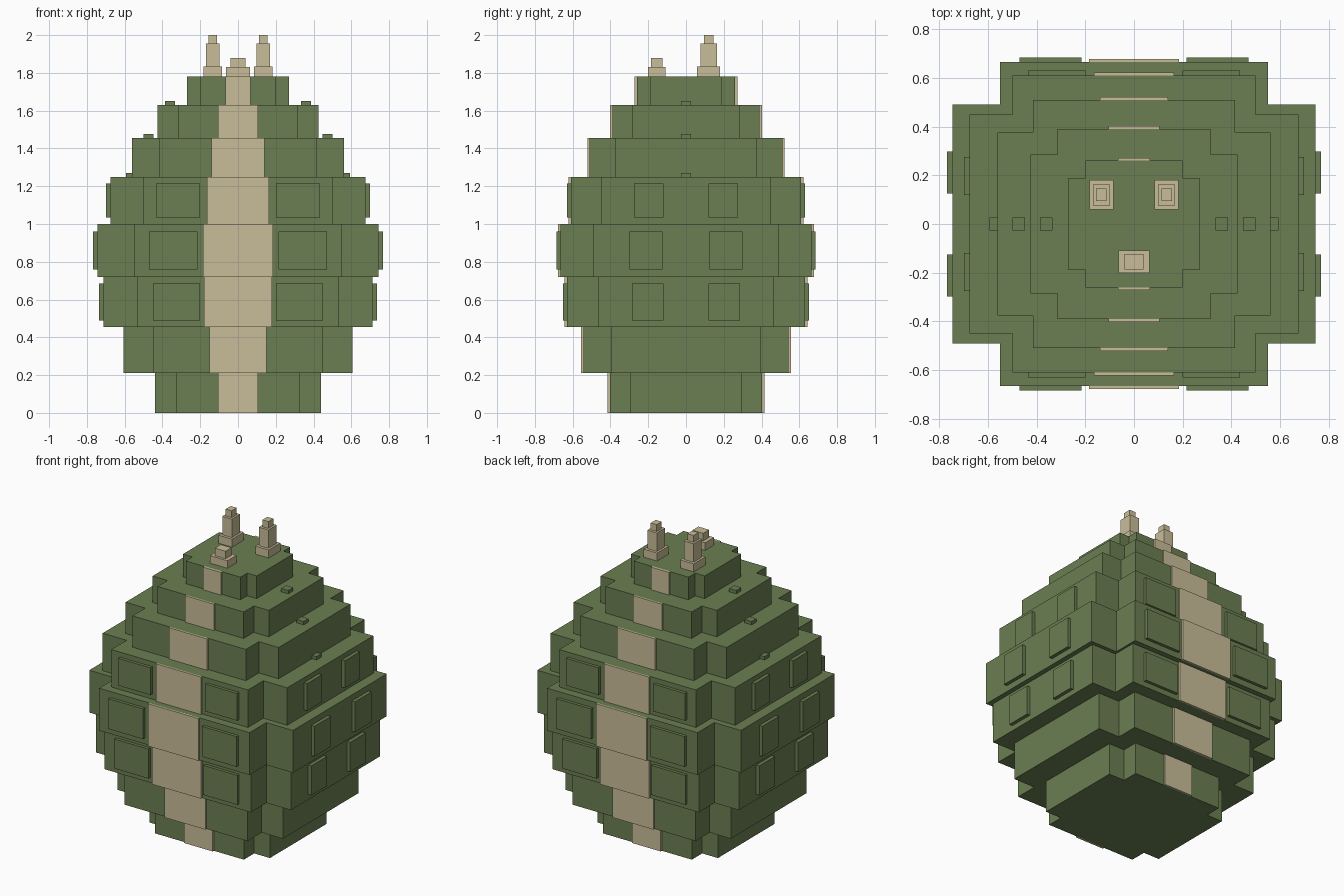
import bpy, bmesh

if "Cube" in bpy.data.objects:
    bpy.data.objects.remove(bpy.data.objects["Cube"])


def material(name, rgb):
    m = bpy.data.materials.new(name)
    m.diffuse_color = (*rgb, 1)
    m.use_nodes = True
    m.node_tree.nodes["Principled BSDF"].inputs["Base Color"].default_value = m.diffuse_color
    return m


GREEN = material("moss green", (0.147, 0.212, 0.084))
TAN = material("pale tan", (0.584, 0.509, 0.319))


def finish(name, bm, mat):
    bmesh.ops.recalc_face_normals(bm, faces=bm.faces)
    mesh = bpy.data.meshes.new(name)
    bm.to_mesh(mesh)
    bm.free()
    mesh.materials.append(mat)
    ob = bpy.data.objects.new(name, mesh)
    bpy.context.collection.objects.link(ob)
    return ob


def box(name, x, y, z, mat):
    """Box from (min, max) ranges."""
    bm = bmesh.new()
    bmesh.ops.create_cube(bm, size=1)
    for v in bm.verts:
        for i, (a, b) in enumerate((x, y, z)):
            v.co[i] = a if v.co[i] < 0 else b
    return finish(name, bm, mat)


def tier(name, xo, xi, yo, yi, z0, z1):
    """Block with notched corners, extruded upward."""
    quarter = [(xo, yi), (xi, yi), (xi, yo)]
    pts = quarter + [(-x, y) for x, y in quarter[::-1]]
    pts += [(-x, -y) for x, y in pts]
    bm = bmesh.new()
    face = bm.faces.new([bm.verts.new((x, y, z0)) for x, y in pts])
    top = bmesh.ops.extrude_face_region(bm, geom=[face])["geom"]
    for v in top:
        if isinstance(v, bmesh.types.BMVert):
            v.co.z = z1
    return finish(name, bm, GREEN)


def span(a, b, s):
    """Range mirrored when s is -1."""
    return (a, b) if s > 0 else (-b, -a)


# Stacked body tiers: outer x, inner x, outer y, inner y, bottom, top, stripe half width
TIERS = [
    (0.44, 0.325, 0.403, 0.295, 0.0, 0.21, 0.105),
    (0.605, 0.45, 0.543, 0.395, 0.21, 0.455, 0.15),
    (0.713, 0.535, 0.63, 0.465, 0.455, 0.72, 0.18),
    (0.745, 0.55, 0.665, 0.49, 0.72, 1.0, 0.185),
    (0.675, 0.50, 0.61, 0.45, 1.0, 1.248, 0.165),
    (0.56, 0.415, 0.51, 0.375, 1.248, 1.455, 0.14),
    (0.425, 0.315, 0.39, 0.285, 1.455, 1.63, 0.105),
    (0.27, 0.20, 0.26, 0.19, 1.63, 1.78, 0.065),
]
for n, (xo, xi, yo, yi, z0, z1, w) in enumerate(TIERS, 1):
    tier(f"body_tier_{n}", xo, xi, yo, yi, z0, z1)
    # Tan stripe plates on front and back
    for s, side in ((-1, "front"), (1, "back")):
        box(f"stripe_{side}_{n}", (-w, w), span(yo - 0.005, yo + 0.012, s),
            (z0, z1), TAN)

# Raised scale panels: tier index, x range, y range, z range
PANELS = [
    (2, (0.20, 0.45), (0.12, 0.285), (0.49, 0.685)),
    (3, (0.215, 0.47), (0.125, 0.298), (0.76, 0.96)),
    (4, (0.20, 0.435), (0.12, 0.275), (1.035, 1.215)),
]
for t, px, py, pz in PANELS:
    xo, yo = TIERS[t][0], TIERS[t][2]
    for sx in (-1, 1):
        for sy in (-1, 1):
            box(f"face_panel_{t}", span(*px, sx),
                span(yo - 0.02, yo + 0.02, sy), pz, GREEN)
            box(f"side_panel_{t}", span(xo - 0.02, xo + 0.023, sx),
                span(*py, sy), pz, GREEN)

# Small studs on the side ledges
for x, z in ((0.36, 1.63), (0.473, 1.455), (0.567, 1.248)):
    for s in (-1, 1):
        box("ledge_stud", span(x - 0.026, x + 0.026, s), (-0.026, 0.026),
            (z - 0.02, z + 0.022), GREEN)


def spike(name, cx, cy, steps):
    """Stepped spike: half x, half y, bottom, top of each step."""
    for i, (hx, hy, z0, z1) in enumerate(steps, 1):
        box(f"{name}_step_{i}", (cx - hx, cx + hx), (cy - hy, cy + hy),
            (z0, z1), TAN)


# Spikes on the crown
for s, side in ((-1, "left"), (1, "right")):
    spike(f"{side}_spike", s * 0.134, 0.12,
          [(0.049, 0.061, 1.78, 1.833), (0.035, 0.043, 1.833, 1.955),
           (0.022, 0.026, 1.955, 2.0)])
spike("front_spike", 0, -0.155,
      [(0.064, 0.047, 1.78, 1.83), (0.039, 0.031, 1.83, 1.88)])
